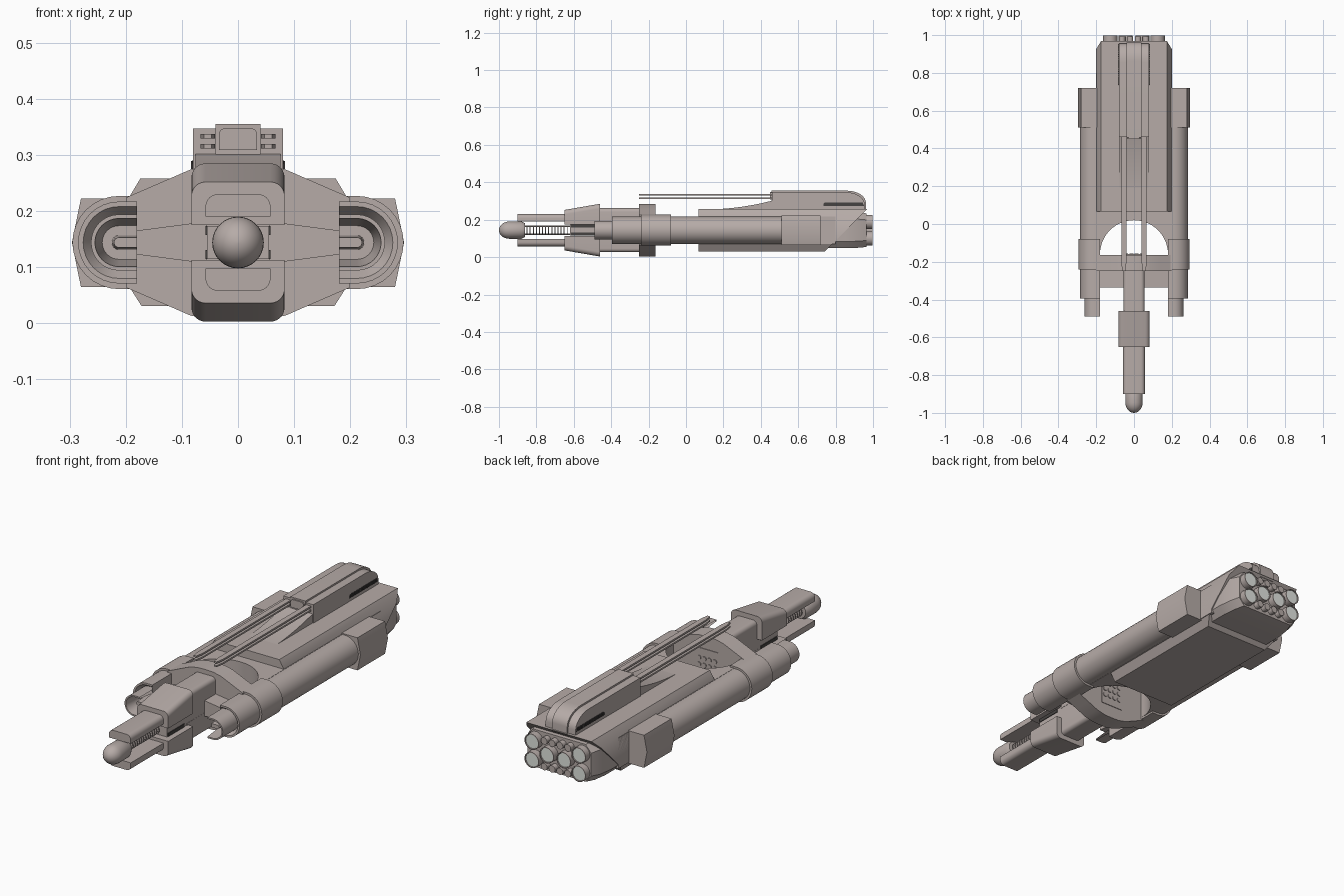
import bpy, bmesh, math
from mathutils import Vector

if "Cube" in bpy.data.objects:
    bpy.data.objects.remove(bpy.data.objects["Cube"])

ZC = 0.144      # height of the ship's axis
POD_X = 0.212   # centre of each side pod
CUT_X = 0.18    # flat inner side of each pod


def material(name, rgb):
    m = bpy.data.materials.new(name)
    m.use_nodes = True
    m.diffuse_color = (*rgb, 1)
    m.node_tree.nodes["Principled BSDF"].inputs["Base Color"].default_value = (*rgb, 1)
    return m


HULL = material("warm grey hull", (0.47, 0.41, 0.39))
GLOW = material("pale engine glass", (0.76, 0.79, 0.75))
DARK = material("dark vent grey", (0.06, 0.055, 0.053))


def finish(name, bm, mat=HULL):
    bmesh.ops.recalc_face_normals(bm, faces=bm.faces)
    me = bpy.data.meshes.new(name)
    bm.to_mesh(me)
    bm.free()
    me.materials.append(mat)
    me.shade_smooth()
    me.set_sharp_from_angle(angle=math.radians(32))
    ob = bpy.data.objects.new(name, me)
    bpy.context.collection.objects.link(ob)


def loft_mesh(sections, closed=True):
    """Skin a list of equal-length point rings; closed rings are also capped."""
    bm = bmesh.new()
    rings = [[bm.verts.new(p) for p in s] for s in sections]
    n = len(rings[0])
    for a, b in zip(rings, rings[1:]):
        for i in range(n if closed else n - 1):
            j = (i + 1) % n
            bm.faces.new((a[i], a[j], b[j], b[i]))
    if closed:
        bm.faces.new(rings[0])
        bm.faces.new(rings[-1])
    return bm


def loft(name, sections, closed=True, mat=HULL):
    finish(name, loft_mesh(sections, closed), mat)


def at_y(profile, y):
    return [(x, y, z) for x, z in profile]


def prism(name, profile, y0, y1, mat=HULL):
    loft(name, [at_y(profile, y0), at_y(profile, y1)], mat=mat)


def box(name, x0, x1, y0, y1, z0, z1, mat=HULL):
    prism(name, [(x0, z0), (x1, z0), (x1, z1), (x0, z1)], y0, y1, mat)


def side_prism(name, profile, x0, x1, mat=HULL):
    loft(name, [[(x, y, z) for y, z in profile] for x in (x0, x1)], mat=mat)


def tube(name, x, z, steps, n=24, mat=HULL):
    """Lathe (y, radius) steps about a line along y."""
    turn = [2 * math.pi * i / n for i in range(n)]
    loft(name, [[(x + r * math.cos(a), y, z + r * math.sin(a)) for a in turn]
                for y, r in steps], mat=mat)


def d_ring(side, y, r, n=16):
    arc = [math.pi * (i / n - 0.5) for i in range(n + 1)]
    pts = [(CUT_X, -r)] + [(POD_X + r * math.cos(a), r * math.sin(a)) for a in arc] + [(CUT_X, r)]
    return [(side * x, y, ZC + z) for x, z in pts]


def hood(half, low, high, r, flip, n=6):
    """Block profile with two rounded outer corners, flipped about the axis if asked."""
    pts = [(-half, low), (half, low)]
    for cx, start in ((half - r, 0), (r - half, math.pi / 2)):
        for i in range(n + 1):
            a = start + math.pi / 2 * i / n
            pts.append((cx + r * math.cos(a), high - r + r * math.sin(a)))
    return [(x, 2 * ZC - z if flip else z) for x, z in pts]


# Side pods with open C-shaped tips, collars and rear blocks
for side, tag in ((1, "left"), (-1, "right")):
    loft(tag + "_pod", [d_ring(side, y, r) for y, r in
         ((-0.37, 0.048), (-0.395, 0.064), (-0.395, 0.073), (0.6, 0.073))])
    loft(tag + "_pod_collar", [d_ring(side, y, 0.083) for y in (-0.24, -0.08)])
    loft(tag + "_pod_tip", [d_ring(side, y, r) for y, r in
         ((-0.365, 0.05), (-0.49, 0.05), (-0.49, 0.043), (-0.37, 0.03))], closed=False)
    loft(tag + "_pod_core", [d_ring(side, y, r) for y, r in ((-0.46, 0.009), (-0.365, 0.013))])
    prism(tag + "_rear_block", [(side * x, z) for x, z in
          ((0.17, 0.065), (0.28, 0.065), (0.296, ZC), (0.28, 0.222), (0.17, 0.222))], 0.51, 0.72)
    # Tapered strut from neck to pod
    loft(tag + "_strut", [[(side * x, -0.335, ZC - h), (side * x, -0.335, ZC + h),
                           (side * x, -0.24, ZC + h), (side * x, -0.24, ZC - h)]
                          for x, h in ((0.04, 0.04), (0.075, 0.035), (0.19, 0.02))])

# Centre slab with half-round opening
R = 0.18
arc = [math.pi * (1 - i / 28) for i in range(29)]
plan = [(-0.2, 0.8), (-0.2, -0.165)] + \
       [(R * math.cos(a), -0.16 + R * math.sin(a)) for a in arc] + [(0.2, -0.165), (0.2, 0.8)]
loft("centre_slab", [[(x, y, z) for x, y in plan] for z in (0.07, 0.218)])

# Arched bulkhead ahead of the opening
half = [(0.2, 0.08), (0.14, 0.106), (0.085, 0.13), (0.045, 0.139), (0, 0.141)]
top = half + [(-x, z) for x, z in half[-2::-1]]
prism("bulkhead", [(x, ZC + z) for x, z in top] + [(x, ZC - z) for x, z in top[::-1]],
      -0.25, -0.163)
box("thruster_panel", -0.06, 0.06, -0.17, -0.16, 0.065, 0.223)
for i in range(4):
    for j in (-1, 0, 1):
        tube("small_thruster", -0.042 + 0.028 * i, ZC + 0.032 * j,
             [(-0.165, 0.011), (-0.156, 0.011)], 12)

# Neck and split fore blocks, with dark slots between the halves
box("neck_core", -0.055, 0.055, -0.62, -0.24, 0.115, 0.173)
for flip, tag in ((False, "upper"), (True, "lower")):
    prism(tag + "_neck", hood(0.056, 0.165, 0.262, 0.02, flip), -0.47, -0.24)
    loft(tag + "_fore_block", [at_y(hood(0.083, 0.175, h, 0.025, flip), y)
                               for y, h in ((-0.65, 0.252), (-0.46, 0.285))])
    prism(tag + "_jaw", hood(0.058, 0.19, 0.23, 0.022, flip), -0.9, -0.6)
    z0, z1 = sorted(2 * ZC - z if flip else z for z in (0.157, 0.173))
    box(tag + "_neck_slot", -0.058, 0.058, -0.615, -0.49, z0, z1, DARK)

# Nose and ladder of thin ribs behind it
cap = [(-0.945 - 0.055 * math.sin(a), 0.046 * math.cos(a))
       for a in (math.radians(d) for d in range(88, -1, -11))]
tube("nose", 0, ZC, cap + [(-0.88, 0.046), (-0.86, 0.036)], 32)
for i in range(14):
    y = -0.852 + i * 0.0165
    tube("rib", 0, ZC, [(y, 0.024), (y + 0.005, 0.024)], 20)
for z in (-0.021, 0.021):
    tube("rib_rail", 0, ZC + z, [(-0.87, 0.004), (-0.6, 0.004)], 8)

# Armour shell, trimmed by a slanted rear plane
octagon = [(0.172, 0.031), (0.2, 0.075), (0.2, 0.215), (0.174, 0.258)]
octagon += [(-x, z) for x, z in octagon[::-1]]
bm = loft_mesh([at_y(octagon, 0.066), at_y(octagon, 1)])
cut = bmesh.ops.bisect_plane(bm, geom=bm.verts[:] + bm.edges[:] + bm.faces[:],
                             plane_co=(0, 0.742, 0.031), plane_no=Vector((0, 1, -1)).normalized(),
                             clear_outer=True)["geom_cut"]
bmesh.ops.contextual_create(bm, geom=[e for e in cut if isinstance(e, bmesh.types.BMEdge)])
finish("armour_shell", bm)


# Engine housing, narrowing towards the stern
def housing(y, w, h):
    pts = [(w, h - 0.035), (w - 0.03, h), (0.03 - w, h), (-w, h - 0.035)]
    return at_y([(x, ZC + z) for x, z in pts] + [(x, ZC - z) for x, z in pts[::-1]], y)


loft("engine_housing", [housing(*s) for s in
     ((0.72, 0.195, 0.095), (0.85, 0.195, 0.095), (0.92, 0.186, 0.094), (0.965, 0.17, 0.09))])


def engine(name, x, z, r):
    tube(name, x, z, [(0.94, r), (0.998, r), (0.998, r * 0.9), (0.985, r * 0.87)], 24)
    tube(name + "_glass", x, z, [(0.982, r * 0.87), (0.994, r * 0.87)], 24, GLOW)


for s in (-1, 1):
    for v in (-1, 1):
        engine("corner_engine", s * 0.125, ZC + v * 0.044, 0.038)
    engine("middle_engine", s * 0.045, ZC, 0.038)
for v in (-1, 1):
    for i in range(4):
        tube("small_exhaust", (i - 1.5) * 0.042, ZC + v * 0.062, [(0.94, 0.017), (0.992, 0.017)], 16)

# Curved ramp and raised spine on the back
ramp = [(0.1 + 0.38 * t, 0.255 + 0.052 * t * t) for t in (i / 10 for i in range(11))]
side_prism("ramp", ramp + [(0.48, 0.24), (0.1, 0.24)], -0.076, 0.076)


def spine(top, y0, y1):
    bend = [math.pi / 2 * i / 8 for i in range(9)]
    return [(y0, 0.25), (y0, top)] + [(y1 - 0.1 + 0.1 * math.sin(a), top - 0.065 * (1 - math.cos(a)))
                                      for a in bend] + [(y1, 0.25)]


side_prism("spine", spine(0.347, 0.46, 0.955), -0.08, 0.08)
side_prism("spine_ridge", spine(0.355, 0.457, 0.962), -0.04, 0.04)
prism("spine_front_panel", hood(0.034, 0.309, 0.348, 0.012, False), 0.45, 0.46)

# Dark vent strips with fine fins along the spine's sides
vent = [(0.735, 0.273), (0.952, 0.273), (0.945, 0.291), (0.742, 0.291), (0.735, 0.284)]
for s in (-1, 1):
    side_prism("vent_strip", vent, *sorted((s * 0.076, s * 0.0815)), DARK)
    for i in range(20):
        y = 0.745 + 0.01 * i
        box("vent_fin", *sorted((s * 0.078, s * 0.084)), y, y + 0.004, 0.275, 0.289, DARK)

# Paired twin rails reaching forward from the spine
for s in (-1, 1):
    for z in (0.316, 0.333):
        loft("rail", [[(s * (0.054 + k * w), y, z + h) for k, h in
                       ((-1, -0.004), (1, -0.004), (1, 0.004), (-1, 0.004))]
                      for y, w in ((-0.25, 0.007), (-0.21, 0.013), (0.47, 0.013))])
